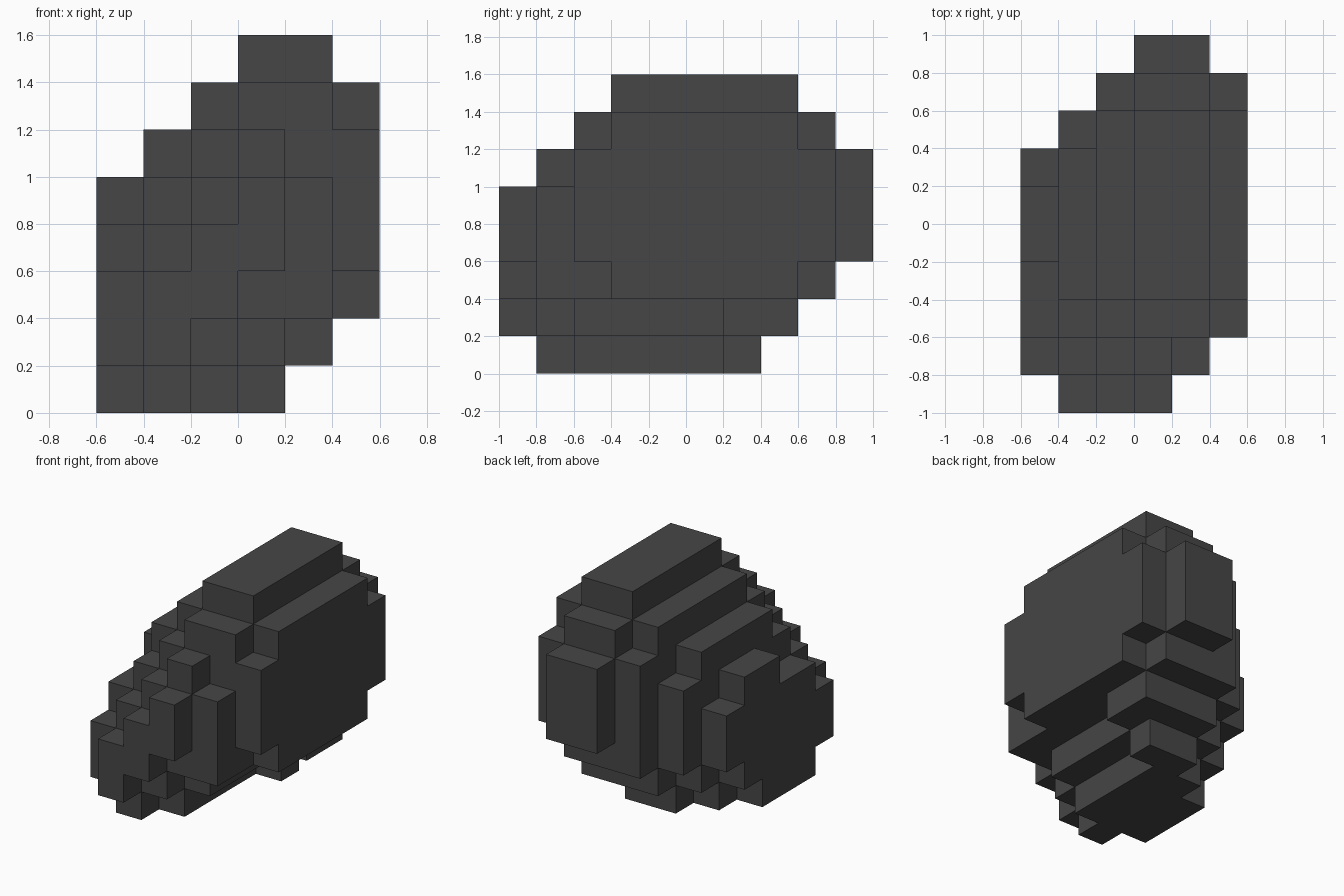
import bpy
import bmesh
from mathutils import Vector

cube = bpy.data.objects.get("Cube")
if cube:
    bpy.data.objects.remove(cube, do_unlink=True)

CELL = 0.2
ORIGIN = Vector((-0.6, -1.0, 0.0))

# Slabs from right to left: lowest layer, then the front and back cell of each layer upward
SLABS = [
    (0, [2, 1, 1, 2, 4], [5, 6, 7, 7, 6]),
    (0, [1, 0, 0, 1, 2, 3], [6, 7, 8, 8, 8, 7]),
    (0, [2, 1, 0, 0, 1, 2, 3], [7, 8, 9, 9, 9, 9, 8]),
    (0, [6, 2, 1, 0, 0, 1, 2, 3], [7, 8, 9, 10, 10, 10, 9, 8]),
    (1, [6, 1, 1, 1, 2, 2, 3], [8, 9, 10, 10, 10, 9, 8]),
    (2, [3, 2, 2, 2, 3], [8, 9, 9, 9, 8]),
]


def filled_cells():
    """Collect every solid cell of the stepped boulder."""
    cells = set()
    for column, (base, fronts, backs) in enumerate(SLABS):
        for layer, (front, back) in enumerate(zip(fronts, backs), base):
            cells.update((column, row, layer) for row in range(front, back))
    return cells


def add_side(bm, cell, axis, sign):
    """Add one square side of a cell, facing outward along the axis."""
    normal, across, up = Vector(), Vector(), Vector()
    normal[axis] = sign
    across[(axis + 1) % 3] = 1
    up[(axis + 2) % 3] = sign
    middle = Vector(cell) + Vector((0.5, 0.5, 0.5)) + normal / 2
    corners = [middle + (across * a + up * b) / 2
               for a, b in ((-1, -1), (1, -1), (1, 1), (-1, 1))]
    bm.faces.new([bm.verts.new(ORIGIN + c * CELL) for c in corners])


def build_boulder(name, material):
    cells = filled_cells()
    bm = bmesh.new()
    # Only the exposed sides become faces
    for cell in sorted(cells):
        for axis in range(3):
            for sign in (-1, 1):
                neighbour = list(cell)
                neighbour[axis] += sign
                if tuple(neighbour) not in cells:
                    add_side(bm, cell, axis, sign)
    bmesh.ops.remove_doubles(bm, verts=bm.verts, dist=CELL / 100)
    # Merge coplanar squares into large flat faces
    bmesh.ops.dissolve_limit(bm, angle_limit=0.01, verts=bm.verts, edges=bm.edges)
    mesh = bpy.data.meshes.new(name)
    bm.to_mesh(mesh)
    bm.free()
    mesh.materials.append(material)
    obj = bpy.data.objects.new(name, mesh)
    bpy.context.collection.objects.link(obj)
    return obj


def flat_material(name, colour):
    material = bpy.data.materials.new(name)
    material.use_nodes = True
    material.diffuse_color = colour
    shader = next(n for n in material.node_tree.nodes if n.type == 'BSDF_PRINCIPLED')
    shader.inputs["Base Color"].default_value = colour
    shader.inputs["Roughness"].default_value = 0.9
    return material


build_boulder("boulder", flat_material("dark grey stone", (0.061, 0.061, 0.061, 1)))
